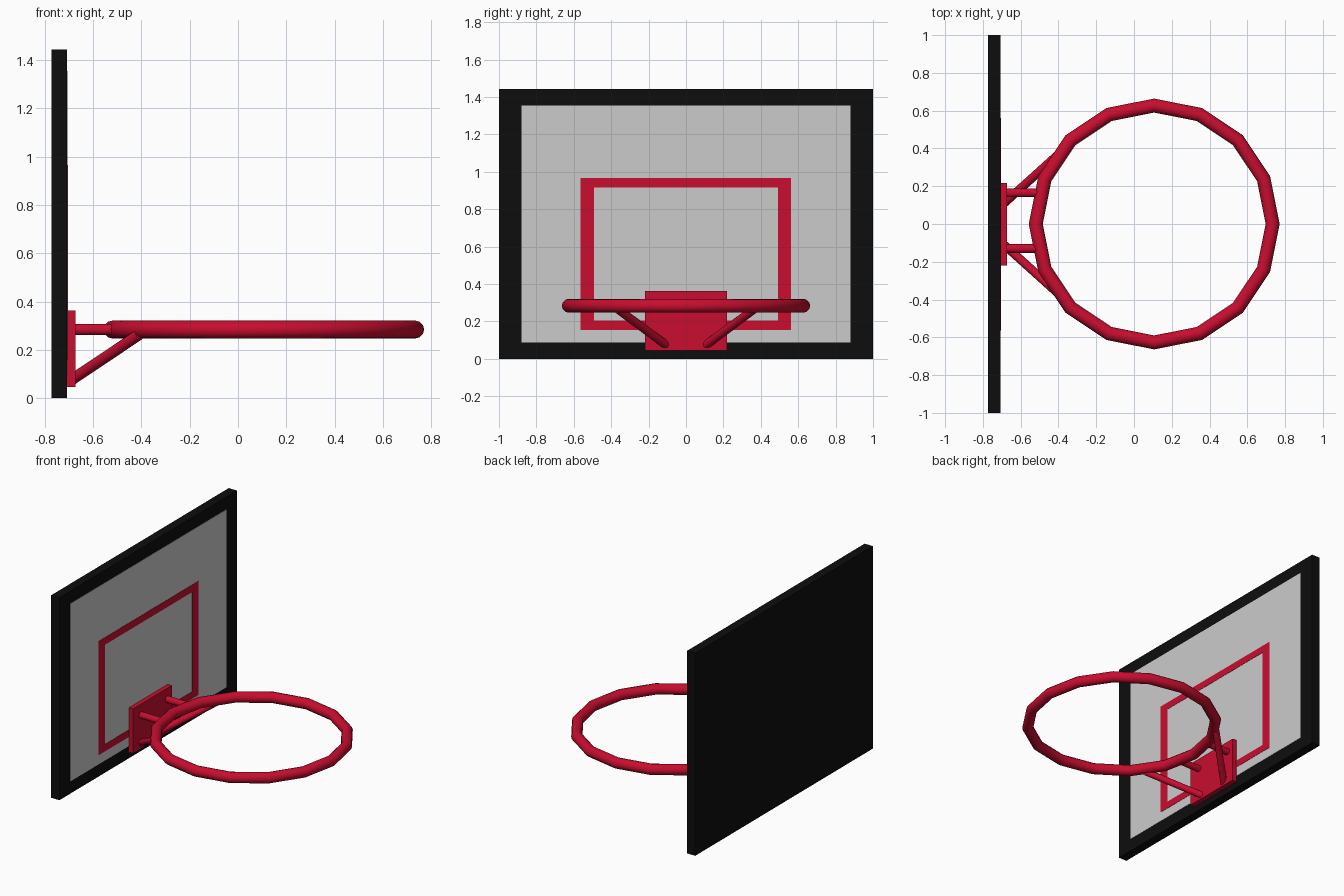
import bpy, bmesh
from math import radians
from mathutils import Vector

if "Cube" in bpy.data.objects:
    bpy.data.objects.remove(bpy.data.objects["Cube"])


def material(name, rgb):
    m = bpy.data.materials.new(name)
    m.diffuse_color = (*rgb, 1)
    m.use_nodes = True
    m.node_tree.nodes["Principled BSDF"].inputs["Base Color"].default_value = m.diffuse_color
    return m


BLACK = material("black", (0.004, 0.004, 0.004))
RED = material("red", (0.58, 0.004, 0.028))
FACE_X = -0.708   # playing face of the board


def mesh_object(name, bm, mat=None):
    bmesh.ops.recalc_face_normals(bm, faces=bm.faces)
    me = bpy.data.meshes.new(name)
    bm.to_mesh(me)
    bm.free()
    ob = bpy.data.objects.new(name, me)
    bpy.context.collection.objects.link(ob)
    if mat:
        me.materials.append(mat)
    return ob


def box(name, lo, hi, mat=None):
    bm = bmesh.new()
    bmesh.ops.create_cube(bm, size=1)
    lo, hi = Vector(lo), Vector(hi)
    for v in bm.verts:
        v.co = (lo + hi) / 2 + v.co * (hi - lo)
    return mesh_object(name, bm, mat)


def smooth(ob):
    bpy.ops.object.select_all(action='DESELECT')
    ob.select_set(True)
    bpy.context.view_layer.objects.active = ob
    bpy.ops.object.shade_smooth_by_angle(angle=radians(40))


def rod(name, a, b, r, mat):
    a, b = Vector(a), Vector(b)
    bm = bmesh.new()
    bmesh.ops.create_cone(bm, cap_ends=True, segments=16, radius1=r, radius2=r,
                          depth=(b - a).length)
    bm.transform((b - a).to_track_quat('Z', 'Y').to_matrix().to_4x4())
    bmesh.ops.translate(bm, verts=bm.verts, vec=(a + b) / 2)
    smooth(mesh_object(name, bm, mat))


def square_frame(name, x0, x1, outer, inner, mat):
    """Rectangular border in the YZ plane; outer/inner = (y0, z0, y1, z1)."""
    bm = bmesh.new()
    rings = []
    for x, (y0, z0, y1, z1) in ((x0, outer), (x1, outer), (x1, inner), (x0, inner)):
        rings.append([bm.verts.new((x, y, z))
                      for y, z in ((y0, z0), (y1, z0), (y1, z1), (y0, z1))])
    for k in range(4):
        a, b = rings[k], rings[(k + 1) % 4]
        for i in range(4):
            j = (i + 1) % 4
            bm.faces.new((a[i], a[j], b[j], b[i]))
    return mesh_object(name, bm, mat)


# Backboard: black slab, grey playing panel, red target square
box("backboard", (-0.773, -1, 0), (FACE_X, 1, 1.443), BLACK)
box("board_panel", (FACE_X - 0.01, -0.88, 0.088), (FACE_X + 0.002, 0.88, 1.355))
square_frame("target_square", FACE_X - 0.005, FACE_X + 0.004,
             (-0.563, 0.155, 0.561, 0.966), (-0.493, 0.205, 0.491, 0.915), RED)

# Mounting plate
box("mounting_plate", (FACE_X - 0.003, -0.22, 0.045), (-0.673, 0.218, 0.362), RED)

# Rim: 16-sided ring
bpy.ops.mesh.primitive_torus_add(location=(0.107, 0, 0.284), major_segments=16,
                                 minor_segments=12, major_radius=0.627,
                                 minor_radius=0.037)
rim = bpy.context.object
rim.name = "rim"
rim.data.materials.append(RED)
smooth(rim)

# Level arms and diagonal struts on each side
for side, s, arm_y in (("left", 1, 0.165), ("right", -1, -0.13)):
    rod("arm_" + side, (-0.69, arm_y, 0.284), (-0.5, arm_y, 0.284), 0.023, RED)
    rod("strut_" + side, (-0.69, s * 0.108, 0.075), (-0.408, s * 0.362, 0.264),
        0.023, RED)
